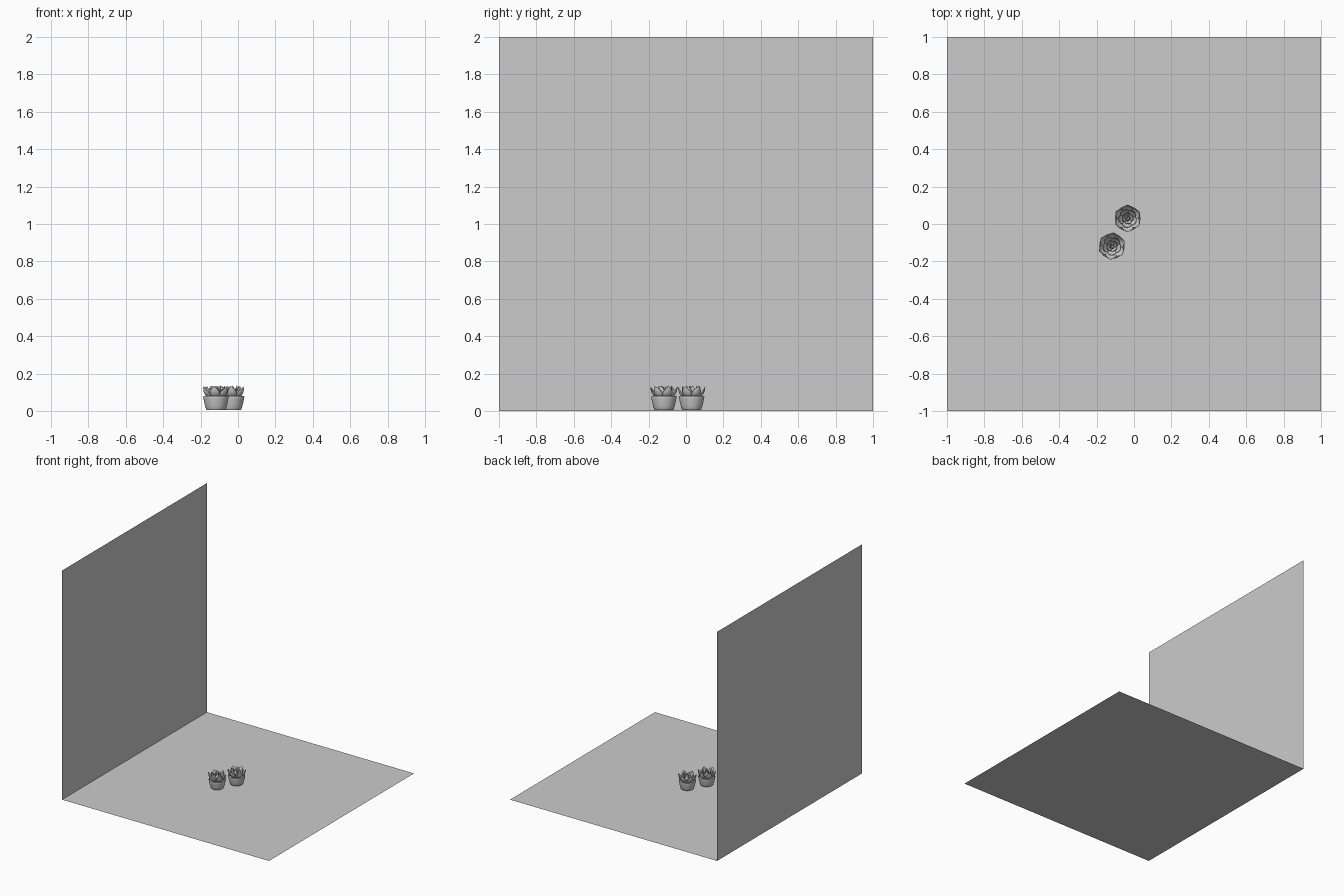
import bpy, math
from mathutils import Vector

if "Cube" in bpy.data.objects:
    bpy.data.objects.remove(bpy.data.objects["Cube"])


def make_mesh(name, verts, faces, smooth=True):
    mesh = bpy.data.meshes.new(name)
    mesh.from_pydata(verts, [], faces)
    mesh.polygons.foreach_set("use_smooth", [smooth] * len(faces))
    mesh.update()
    obj = bpy.data.objects.new(name, mesh)
    bpy.context.collection.objects.link(obj)
    return obj


def lathe(name, profile, origin, sides=40):
    """Revolve (radius, z) points; both ends are closed by n-gons."""
    verts, faces = [], []
    for r, z in profile:
        for i in range(sides):
            a = math.tau * i / sides
            verts.append((r * math.cos(a), r * math.sin(a), z))
    for k in range(len(profile) - 1):
        for i in range(sides):
            j = (i + 1) % sides
            faces.append((k * sides + i, k * sides + j, (k + 1) * sides + j, (k + 1) * sides + i))
    faces.append(tuple(reversed(range(sides))))
    faces.append(tuple((len(profile) - 1) * sides + i for i in range(sides)))
    obj = make_mesh(name, verts, faces)
    obj.location = origin
    bpy.context.view_layer.objects.active = obj
    obj.select_set(True)
    bpy.ops.object.shade_smooth_by_angle(angle=math.radians(40))
    obj.select_set(False)
    return obj


def add_leaf(verts, faces, path, width, thick, angle, rows=10, ring=12):
    """Plump cupped leaf swept along a quadratic (radius, z) curve."""
    p0, p1, p2 = (Vector(p) for p in path)
    base = len(verts)
    ca, sa = math.cos(angle), math.sin(angle)
    for k in range(rows + 1):
        t = k / rows
        c = p0 * (1 - t) ** 2 + p1 * 2 * t * (1 - t) + p2 * t * t
        d = ((p1 - p0) * (1 - t) + (p2 - p1) * t).normalized()
        n = Vector((-d.y, d.x))                      # towards the plant's heart
        # narrow base, wide above the middle, pointed tip
        w = width * max(0.02, (0.45 + 0.55 * math.sin(math.pi * min(t / 1.3, 1))) * (1 - t ** 4.5) ** 0.75)
        h = thick * max(0.03, (1 - t ** 3))
        for i in range(ring):
            a = math.tau * i / ring
            s = math.cos(a)
            lift = math.sin(a) * h + 0.35 * w * s * s   # cupped edges
            r, z = c.x + n.x * lift, c.y + n.y * lift
            y = w * s
            verts.append((r * ca - y * sa, r * sa + y * ca, z))
    for k in range(rows):
        for i in range(ring):
            j = (i + 1) % ring
            a, b = base + k * ring, base + (k + 1) * ring
            faces.append((a + i, a + j, b + j, b + i))
    faces.append(tuple(base + i for i in reversed(range(ring))))
    faces.append(tuple(base + rows * ring + i for i in range(ring)))


def succulent(label, x, y, turn):
    origin = (x, y, 0.005)
    # pot with rounded foot, thick rim and inner wall down to the soil
    lathe("pot_" + label, [
        (0.044, 0.000), (0.049, 0.001), (0.052, 0.005), (0.057, 0.020), (0.062, 0.040),
        (0.066, 0.060), (0.068, 0.070), (0.067, 0.075), (0.064, 0.077), (0.061, 0.075),
        (0.060, 0.070), (0.058, 0.062)], origin)
    # rosette: rings of (count, start angle, curve, half width, half thickness)
    rings = [
        (6, 0.0, ((0.012, 0.062), (0.066, 0.068), (0.073, 0.127)), 0.031, 0.0045),
        (5, 0.5, ((0.010, 0.064), (0.052, 0.074), (0.050, 0.130)), 0.026, 0.0045),
        (4, 0.2, ((0.006, 0.066), (0.036, 0.080), (0.028, 0.131)), 0.019, 0.004),
        (3, 0.9, ((0.003, 0.068), (0.020, 0.085), (0.007, 0.128)), 0.012, 0.004)]
    verts, faces = [], []
    for count, start, path, width, thick in rings:
        for i in range(count):
            add_leaf(verts, faces, path, width, thick, turn + start + math.tau * i / count)
    leaves = make_mesh("leaves_" + label, verts, faces)
    leaves.location = origin


# backdrop: thin floor and side wall
make_mesh("floor", [(-1, -1, 0), (1, -1, 0), (1, 1, 0), (-1, 1, 0)], [(0, 1, 2, 3)], False)
make_mesh("wall", [(-1, -1, 0), (-1, 1, 0), (-1, 1, 2), (-1, -1, 2)], [(0, 1, 2, 3)], False)

# two potted succulents
succulent("front", -0.118, -0.118, 0.4)
succulent("back", -0.034, 0.03, 1.57)
